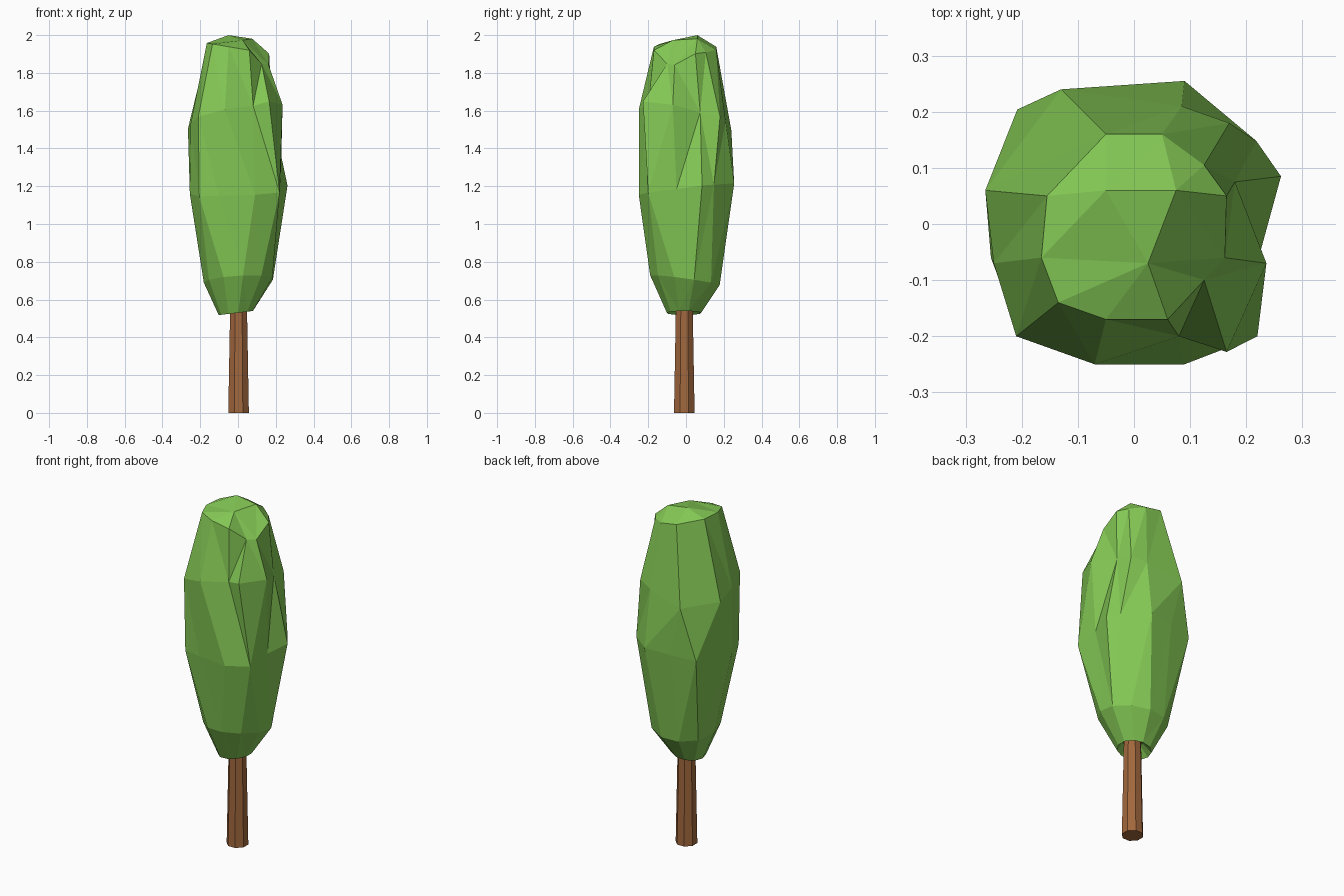
import bpy, bmesh, math

if "Cube" in bpy.data.objects:
    bpy.data.objects.remove(bpy.data.objects["Cube"])


def material(name, rgb):
    m = bpy.data.materials.new(name)
    m.diffuse_color = (*rgb, 1)
    m.use_nodes = True
    m.node_tree.nodes["Principled BSDF"].inputs["Base Color"].default_value = m.diffuse_color
    return m


def loft(name, rings, mat):
    """Join rings of equal length with faces and cap both ends, flat shaded."""
    bm = bmesh.new()
    loops = [[bm.verts.new(p) for p in ring] for ring in rings]
    n = len(loops[0])
    for a, b in zip(loops, loops[1:]):
        for i in range(n):
            j = (i + 1) % n
            bm.faces.new((a[i], a[j], b[j], b[i]))
    bm.faces.new(loops[0][::-1])
    bm.faces.new(loops[-1])
    bmesh.ops.remove_doubles(bm, verts=bm.verts, dist=0.0005)
    bmesh.ops.triangulate(bm, faces=bm.faces)
    bmesh.ops.recalc_face_normals(bm, faces=bm.faces)
    me = bpy.data.meshes.new(name)
    bm.to_mesh(me)
    bm.free()
    me.materials.append(mat)
    ob = bpy.data.objects.new(name, me)
    bpy.context.collection.objects.link(ob)
    return ob


def circle(n, r, cx=0.0, cy=0.0, turn=0.0):
    return [(cx + r * math.cos(turn + math.tau * i / n),
             cy + r * math.sin(turn + math.tau * i / n)) for i in range(n)]


def tilt(points, z, sx=0.0, sy=0.0):
    """Place a flat outline at height z with a slope along x and y."""
    return [(x, y, z + sx * x + sy * y) for x, y in points]


leaf = material("leaf green", (0.23, 0.58, 0.09))
bark = material("bark brown", (0.36, 0.138, 0.047))

# Trunk: tapered octagon
loft("trunk", [tilt(circle(8, 0.059, 0.003, -0.009, math.pi / 8), 0),
               tilt(circle(8, 0.047, 0.003, -0.009, math.pi / 8), 0.62)], bark)

# Crown: irregular eleven-sided rings
lower = [(0.262, 0.085), (0.218, 0.148), (0.09, 0.255), (-0.06, 0.235),
         (-0.208, 0.204), (-0.255, -0.06), (-0.205, -0.195), (-0.1, -0.215),
         (0.09, -0.25), (0.22, -0.2), (0.225, -0.05)]
upper = [(0.18, 0.075), (0.17, 0.18), (0.085, 0.21), (-0.13, 0.24),
         (-0.265, 0.06), (-0.25, -0.07), (-0.21, -0.2), (-0.07, -0.25),
         (0.08, -0.2), (0.165, -0.228), (0.236, -0.07)]
shoulder = tilt([(0.165, 0.05), (0.125, 0.105), (0.05, 0.16), (-0.05, 0.16),
                 (-0.155, 0.05), (-0.165, -0.06), (-0.135, -0.14), (-0.05, -0.17),
                 (0.06, -0.17), (0.125, -0.1), (0.162, -0.06)], 1.93, -0.17)
# Two shoulder corners sink to make the notch on the front right
for i in (9, 10):
    x, y, z = shoulder[i]
    shoulder[i] = (x, y, z - 0.06)
p, q, r = (0.075, 0.06), (-0.05, 0.06), (0.025, -0.07)
tip = [p, p, p, q, q, q, r, r, r, r, p]      # three corners, merged
start = math.radians(15)
loft("crown", [tilt(circle(11, 0.05, 0, -0.01, start), 0.57),
               tilt(circle(11, 0.092, -0.01, -0.01, start), 0.53, 0.12),
               tilt(circle(11, 0.186, 0.005, -0.005, start), 0.70, 0.06, -0.14),
               tilt(lower, 1.18, 0.05, 0.12),
               tilt(upper, 1.57, 0.2, -0.2),
               shoulder,
               tilt(tip, 1.985, -0.15, 0.12)], leaf)
